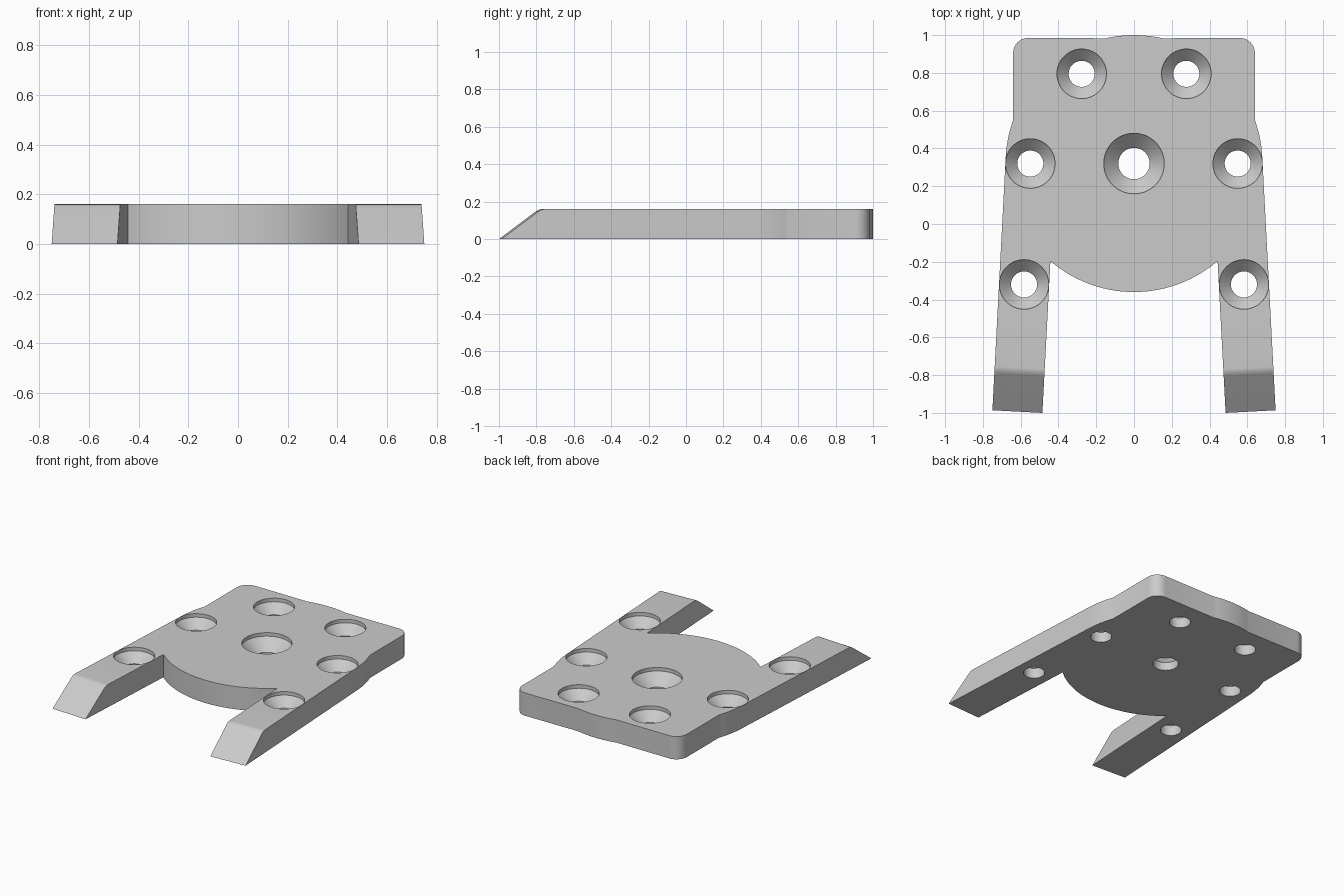
import bpy, bmesh
from math import sin, cos, pi, radians

cube = bpy.data.objects.get("Cube")
if cube:
    bpy.data.objects.remove(cube, do_unlink=True)

THICK = 0.16
DISC_Y, DISC_R = 0.32, 0.68
SPLAY = radians(3)
TIP = (0.485, -1.0)

grey = bpy.data.materials.new("plain grey")
grey.use_nodes = True
grey.diffuse_color = (0.6, 0.6, 0.6, 1)
grey.node_tree.nodes["Principled BSDF"].inputs["Base Color"].default_value = (0.6, 0.6, 0.6, 1)


def arc(cx, cy, r, a0, a1, n):
    return [(cx + r * cos(radians(a0 + (a1 - a0) * i / n)),
             cy + r * sin(radians(a0 + (a1 - a0) * i / n))) for i in range(n + 1)]


def leg_point(u, t):
    """Point across (u) and along (t) the splayed leg, measured from its inner tip."""
    return (TIP[0] + u * cos(SPLAY) - t * sin(SPLAY),
            TIP[1] + u * sin(SPLAY) + t * cos(SPLAY))


def loft(bm, rings):
    """Join closed rings of points into a capped solid."""
    loops = [[bm.verts.new(p) for p in ring] for ring in rings]
    n = len(loops[0])
    for low, high in zip(loops, loops[1:]):
        for i in range(n):
            j = (i + 1) % n
            bm.faces.new((low[i], low[j], high[j], high[i]))
    bm.faces.new(loops[0][::-1])
    bm.faces.new(loops[-1])


def make_object(name, bm):
    bmesh.ops.recalc_face_normals(bm, faces=bm.faces[:])
    mesh = bpy.data.meshes.new(name)
    bm.to_mesh(mesh)
    bm.free()
    mesh.materials.append(grey)
    obj = bpy.data.objects.new(name, mesh)
    bpy.context.collection.objects.link(obj)
    return obj


# Plate outline: one half, then mirrored
half = arc(0, DISC_Y, DISC_R, 90, 77.2, 6)
half += arc(0.56, 0.905, 0.08, 90, 0, 10)
half += arc(0, DISC_Y, DISC_R, 19.75, 3, 8)
half += [leg_point(0.265, -0.03), leg_point(0, -0.03)]
half += arc(0, DISC_Y, DISC_R, -49.4, -90, 20)
outline = half + [(-x, y) for x, y in half[-2:0:-1]]

bm = bmesh.new()
loft(bm, [[(x, y, z) for x, y in outline] for z in (0, THICK)])
plate = make_object("mounting_plate", bm)

# Countersunk screw holes
bm = bmesh.new()
holes = [(0, DISC_Y, 0.16, 0.083)]
for side in (-1, 1):
    for x, y in ((0.277, 0.795), (0.549, 0.32), (0.582, -0.32)):
        holes.append((side * x, y, 0.131, 0.069))
for x, y, outer, inner in holes:
    lip = THICK - 0.025
    profile = [(inner, -0.02), (inner, lip - (outer - inner)), (outer, lip), (outer, THICK + 0.02)]
    loft(bm, [[(px, py, z) for px, py in arc(x, y, r, 0, 360, 64)[:-1]] for r, z in profile])
hole_cutter = make_object("hole_cutter", bm)

# Sloped leg tips with a softened top edge
apex_t, apex_z, blend = 0.213, THICK + 0.0001, 0.02
slope = apex_z / apex_t
section = [(-0.2, -0.2 * slope)]
for i in range(7):
    k = i / 6
    t = apex_t - blend * (1 - k) ** 2 + blend * k ** 2
    section.append((t, apex_z - blend * slope * (1 - k) ** 2))
section += [(apex_t + blend, 0.3), (-0.2, 0.3)]

bm = bmesh.new()
for side in (-1, 1):
    rings = []
    for u in (-0.1, 0.4):
        points = [(leg_point(u, t), z) for t, z in section]
        rings.append([(side * p[0], p[1], z) for p, z in points])
    loft(bm, rings)
tip_cutter = make_object("tip_cutter", bm)

# Cut the plate
bpy.ops.object.select_all(action='DESELECT')
bpy.context.view_layer.objects.active = plate
plate.select_set(True)
for cutter in (hole_cutter, tip_cutter):
    cutter.hide_render = True
    mod = plate.modifiers.new(cutter.name, 'BOOLEAN')
    mod.operation = 'DIFFERENCE'
    mod.solver = 'EXACT'
    mod.object = cutter
    bpy.ops.object.modifier_apply(modifier=mod.name)
    bpy.data.objects.remove(cutter, do_unlink=True)

bpy.ops.object.shade_smooth_by_angle(angle=radians(30))
